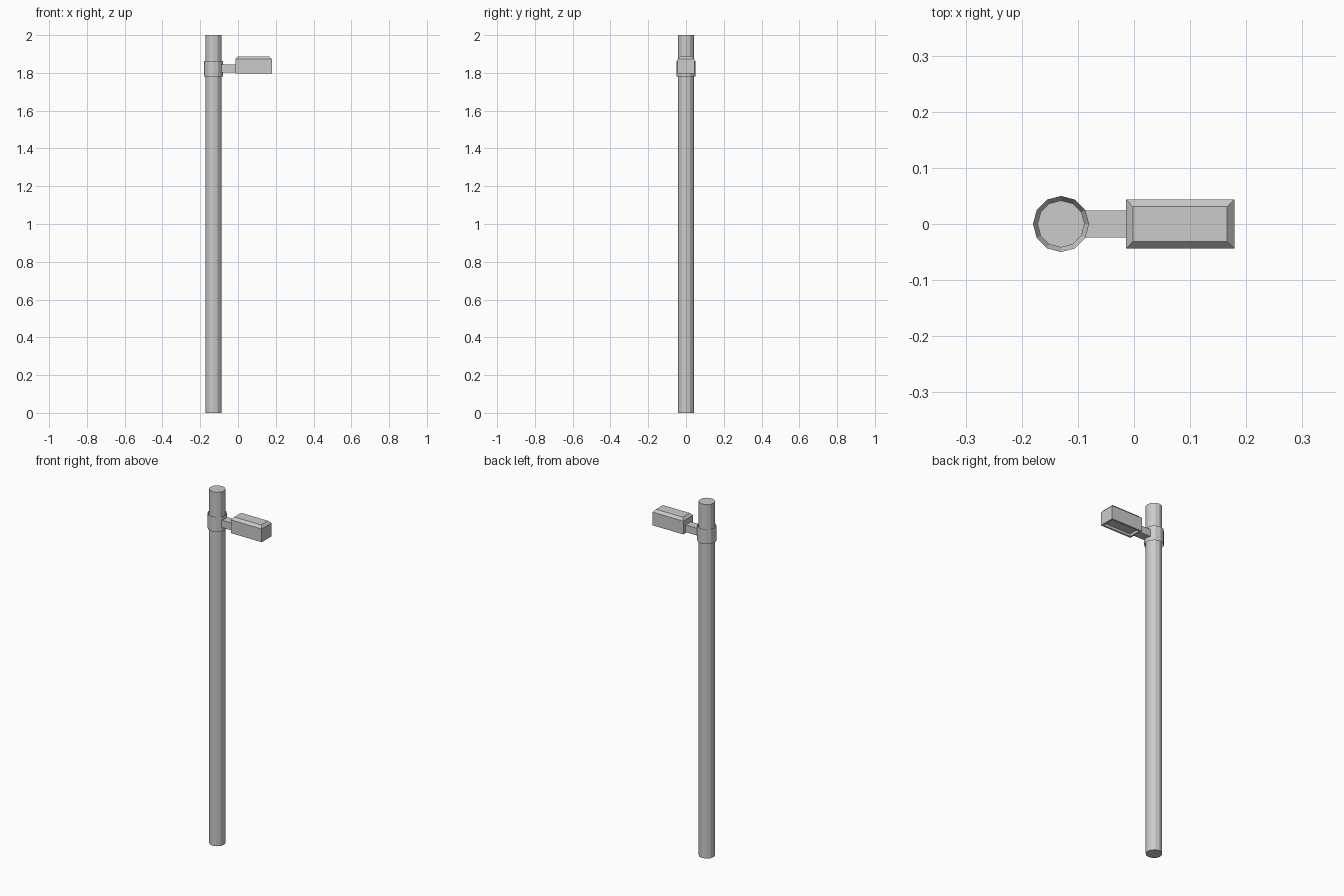
import bpy, bmesh
from math import cos, sin, tau

if "Cube" in bpy.data.objects:
    bpy.data.objects.remove(bpy.data.objects["Cube"])

POLE_X = -0.13
SIDES = 12


def make_object(name, bm):
    bmesh.ops.recalc_face_normals(bm, faces=bm.faces)
    mesh = bpy.data.meshes.new(name)
    bm.to_mesh(mesh)
    bm.free()
    obj = bpy.data.objects.new(name, mesh)
    bpy.context.collection.objects.link(obj)
    return obj


def loft(name, rings, capped=True, closed=False):
    """Bridge successive rings of points; cap the ends or join last to first."""
    bm = bmesh.new()
    loops = [[bm.verts.new(p) for p in ring] for ring in rings]
    pairs = list(zip(loops, loops[1:]))
    if closed:
        pairs.append((loops[-1], loops[0]))
    for a, b in pairs:
        n = len(a)
        for i in range(n):
            j = (i + 1) % n
            bm.faces.new((a[i], a[j], b[j], b[i]))
    if capped:
        bm.faces.new(loops[0][::-1])
        bm.faces.new(loops[-1])
    return make_object(name, bm)


def circle(r, z):
    return [(POLE_X + r * cos(tau * i / SIDES), r * sin(tau * i / SIDES), z)
            for i in range(SIDES)]


def rect(x0, x1, half_y, z):
    return [(x0, -half_y, z), (x1, -half_y, z), (x1, half_y, z), (x0, half_y, z)]


# Upright pole
loft("pole", [circle(0.042, 0), circle(0.042, 2)])

# Clamp collar with inner faces funnelling in to the pole
loft("collar", [circle(0.05, 1.78), circle(0.05, 1.864),
                circle(0.0415, 1.845), circle(0.0415, 1.80)],
     capped=False, closed=True)

# Short arm from collar to lamp
loft("arm", [rect(-0.09, -0.012, 0.024, 1.803), rect(-0.09, -0.012, 0.024, 1.844)])

# Lamp head: recessed underside, straight sides, chamfered top
loft("lamp_head", [rect(-0.004, 0.169, 0.034, 1.812),
                   rect(-0.004, 0.169, 0.034, 1.798),
                   rect(-0.014, 0.179, 0.044, 1.798),
                   rect(-0.014, 0.179, 0.044, 1.873),
                   rect(-0.002, 0.166, 0.031, 1.887)])
